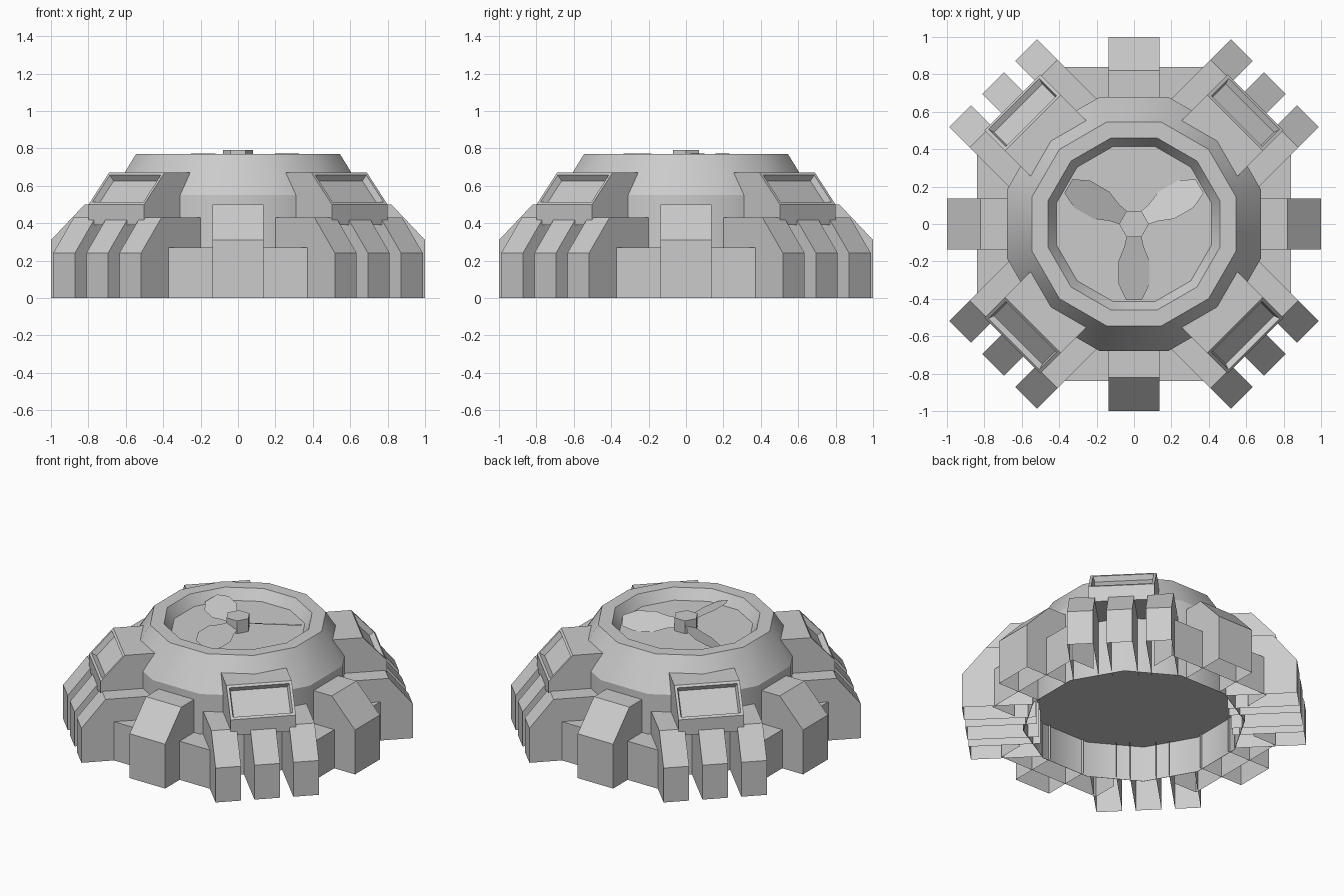
import bpy, bmesh
from math import radians, cos, sin, pi
from mathutils import Matrix

if "Cube" in bpy.data.objects:
    bpy.data.objects.remove(bpy.data.objects["Cube"])


def finish(bm, name):
    me = bpy.data.meshes.new(name)
    bm.to_mesh(me)
    bm.free()
    ob = bpy.data.objects.new(name, me)
    bpy.context.collection.objects.link(ob)
    return ob


def extruded(profile, half_width, offset=0.0):
    """Piece from an (outward distance, height) profile, pointing along +x.
    The hidden underside and the end buried in the dome are left open."""
    bm = bmesh.new()
    sides = [[bm.verts.new((d, offset + s * half_width, z)) for d, z in profile]
             for s in (-1, 1)]
    n = len(profile)
    bm.faces.new(sides[0])
    bm.faces.new(sides[1][::-1])
    for i in range(n):
        j = (i + 1) % n
        bm.faces.new((sides[0][i], sides[1][i], sides[1][j], sides[0][j]))
    bmesh.ops.recalc_face_normals(bm, faces=bm.faces)
    bm.normal_update()
    hidden = [f for f in bm.faces if f.normal.x < -.9
              or (f.normal.z < -.9 and f.calc_center_median().z < .01)]
    bmesh.ops.delete(bm, geom=hidden, context='FACES')
    return bm


def turn(ob, degrees):
    ob.rotation_euler.z = radians(degrees)


# Twelve-sided dome with open skirt below and fan well on top
def dome():
    profile = [(.678, .25), (.678, 0), (.68, 0), (.68, .55), (.545, .77),
               (.46, .77), (.415, .70)]
    n = 12
    bm = bmesh.new()
    rings = []
    for apothem, z in profile:
        r = apothem / cos(pi / n)
        rings.append([bm.verts.new((r * cos((i + .5) * 2 * pi / n),
                                    r * sin((i + .5) * 2 * pi / n), z))
                      for i in range(n)])
    for a, b in zip(rings, rings[1:]):
        for i in range(n):
            j = (i + 1) % n
            bm.faces.new((a[i], a[j], b[j], b[i]))
    bm.faces.new(rings[0][::-1])
    bm.faces.new(rings[-1])
    bmesh.ops.recalc_face_normals(bm, faces=bm.faces)
    ob = finish(bm, "dome")
    bpy.context.view_layer.objects.active = ob
    ob.select_set(True)
    bpy.ops.object.shade_smooth_by_angle(angle=radians(30.7))
    ob.select_set(False)


dome()

# Buttresses and low base blocks on the four straight sides
BLOCK = [(.66, 0), (.84, 0), (.84, .27), (.66, .27)]
BUTTRESS = [(.66, 0), (1, 0), (1, .31), (.82, .5), (.66, .5)]
for k in range(4):
    turn(finish(extruded(BLOCK, .39), "base_block"), 90 * k)
    turn(finish(extruded(BUTTRESS, .137), "buttress"), 90 * k)

# Triple legs and intake housings on the four diagonals
LEG = [(.61, 0), (1.065, 0), (1.065, .24), (.91, .43), (.61, .43)]
INTAKE = [(.55, .39), (.92, .39), (.92, .5), (.765, .67), (.55, .67)]
for k in range(4):
    angle = 45 + 90 * k
    for offset in (-.25, 0, .25):
        turn(finish(extruded(LEG, .082, offset), "leg"), angle)
    bm = extruded(INTAKE, .21)
    bm.normal_update()
    slope = [f for f in bm.faces if f.normal.x > .3 and f.normal.z > .3]
    bmesh.ops.inset_region(bm, faces=slope, thickness=.025)
    bmesh.ops.inset_region(bm, faces=slope, thickness=.014, depth=-.035)
    turn(finish(bm, "intake_housing"), angle)

# Six-sided fan hub with corners along x
bm = bmesh.new()
bmesh.ops.create_cone(bm, cap_ends=True, segments=6, radius1=.08, radius2=.08,
                      depth=.09, matrix=Matrix.Translation((0, 0, .745))
                      @ Matrix.Rotation(radians(30), 4, 'Z'))
hub = finish(bm, "fan_hub")
if max(v.co.x for v in hub.data.vertices) < .075:
    turn(hub, 30)

# Three pitched fan blades
BLADE = [(.05, .04), (.12, .055), (.20, .09), (.32, .09), (.405, .046)]
for k in range(3):
    bm = bmesh.new()
    outline = BLADE + [(x, -y) for x, y in reversed(BLADE)]
    bm.faces.new([bm.verts.new((x, y, 0)) for x, y in reversed(outline)])
    bm.transform(Matrix.Translation((0, 0, .74))
                 @ Matrix.Rotation(radians(30 + 120 * k), 4, 'Z')
                 @ Matrix.Rotation(radians(-22), 4, 'X'))
    finish(bm, "fan_blade")
